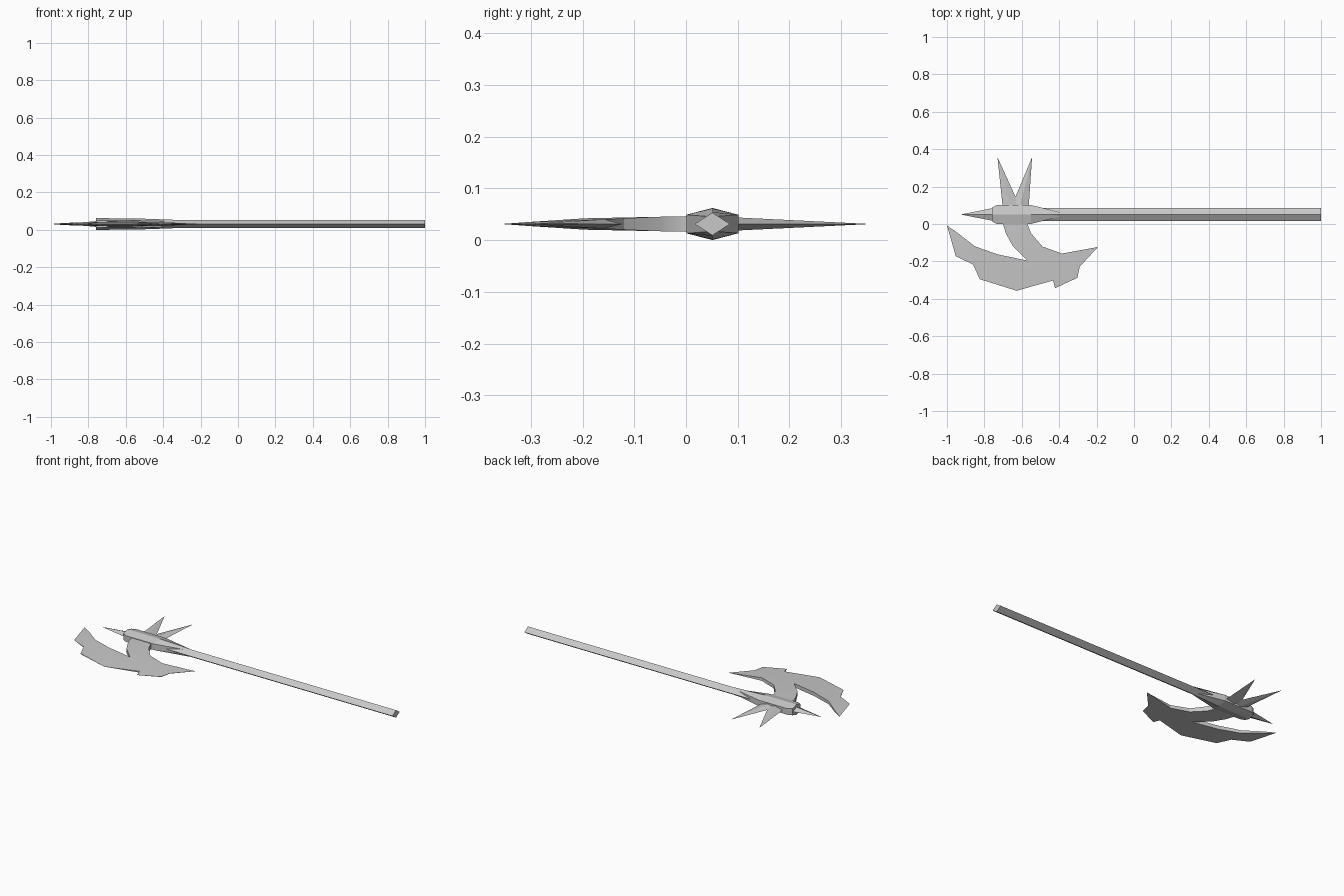
import bpy, bmesh
from mathutils import Vector

if "Cube" in bpy.data.objects:
    bpy.data.objects.remove(bpy.data.objects["Cube"])

CY, CZ = 0.051, 0.031          # axis of the pole

steel = bpy.data.materials.new("grey_steel")
steel.diffuse_color = (0.58, 0.58, 0.58, 1)
steel.use_nodes = True
steel.node_tree.nodes["Principled BSDF"].inputs["Base Color"].default_value = steel.diffuse_color


def finish(name, bm):
    bmesh.ops.remove_doubles(bm, verts=bm.verts, dist=0.0002)
    bmesh.ops.recalc_face_normals(bm, faces=bm.faces)
    me = bpy.data.meshes.new(name)
    bm.to_mesh(me)
    bm.free()
    me.materials.append(steel)
    ob = bpy.data.objects.new(name, me)
    bpy.context.collection.objects.link(ob)
    return ob


def loft(name, rings):
    """Skin a list of equal-length point rings and cap both ends."""
    bm = bmesh.new()
    vs = [[bm.verts.new(p) for p in r] for r in rings]
    n = len(rings[0])
    for a, b in zip(vs, vs[1:]):
        for i in range(n):
            j = (i + 1) % n
            bm.faces.new((a[i], a[j], b[j], b[i]))
    bm.faces.new(vs[0])
    bm.faces.new(vs[-1])
    bmesh.ops.dissolve_degenerate(bm, dist=0.0002, edges=bm.edges)
    return finish(name, bm)


def spike(name, base, side, half_w, half_z, tip):
    """Four-sided diamond spike."""
    base, side, up = Vector(base), Vector(side), Vector((0, 0, half_z))
    bm = bmesh.new()
    ring = [bm.verts.new(base + o) for o in (side * half_w, up, -side * half_w, -up)]
    t = bm.verts.new(tip)
    bm.faces.new(ring)
    for i in range(4):
        bm.faces.new((ring[i], ring[(i + 1) % 4], t))
    return finish(name, bm)


# Pole: diamond section
loft("pole", [[(x, CY + 0.034, CZ), (x, CY, CZ + 0.022),
               (x, CY - 0.034, CZ), (x, CY, CZ - 0.022)] for x in (-0.6, 1.0)])


# Socket: six-sided section tapering into the pole
def hexring(x, w, ridge, side):
    return [(x, CY + w, CZ - side), (x, CY + w, CZ + side), (x, CY, CZ + ridge),
            (x, CY - w, CZ + side), (x, CY - w, CZ - side), (x, CY, CZ - ridge)]


loft("socket", [hexring(-0.76, 0.036, 0.031, 0.02), hexring(-0.735, 0.05, 0.031, 0.018),
                hexring(-0.55, 0.05, 0.03, 0.018), hexring(-0.35, 0.001, 0.023, 0.014)])

# Spikes: one at the end, two at the back
spike("end_spike", (-0.75, CY, CZ), (0, 1, 0), 0.035, 0.016, (-0.927, CY, CZ))
for name, bx, tx in (("back_spike_left", -0.655, -0.73), ("back_spike_right", -0.61, -0.545)):
    spike(name, (bx, 0.09, CZ), (1, 0, 0), 0.047, 0.013, (tx, 0.357, CZ))

# Blade: outline as x, y, half thickness (zero is a cutting edge)
outline = [
    (-0.57, 0.02, .015), (-0.70, 0.02, .015), (-0.70, 0.0, .015), (-0.685, -0.05, .014),
    (-0.647, -0.12, .012), (-0.572, -0.195, .011), (-0.727, -0.163, .011),
    (-0.85, -0.12, .009), (-0.94, -0.05, .005), (-1.0, -0.008, 0),
    (-0.953, -0.172, 0), (-0.86, -0.217, .002), (-0.825, -0.295, .002), (-0.627, -0.357, 0),
    (-0.433, -0.302, .004), (-0.422, -0.343, 0), (-0.303, -0.288, .001),
    (-0.29, -0.228, .001), (-0.193, -0.123, 0), (-0.385, -0.158, .009),
    (-0.49, -0.12, .011), (-0.55, -0.05, .014), (-0.57, 0.0, .015)]
bm = bmesh.new()
top = [bm.verts.new((x, y, CZ + t)) for x, y, t in outline]
bot = [bm.verts.new((x, y, CZ - t)) if t else top[i] for i, (x, y, t) in enumerate(outline)]
caps = [bm.faces.new(top), bm.faces.new(bot[::-1])]
for i in range(len(outline)):
    j = (i + 1) % len(outline)
    loop = list(dict.fromkeys((top[i], bot[i], bot[j], top[j])))
    if len(loop) > 2:
        bm.faces.new(loop)
bm.normal_update()
bmesh.ops.triangulate(bm, faces=caps)
blade = finish("axe_blade", bm)
bpy.context.view_layer.objects.active = blade
blade.select_set(True)
bpy.ops.object.shade_smooth_by_angle(angle=0.5)
